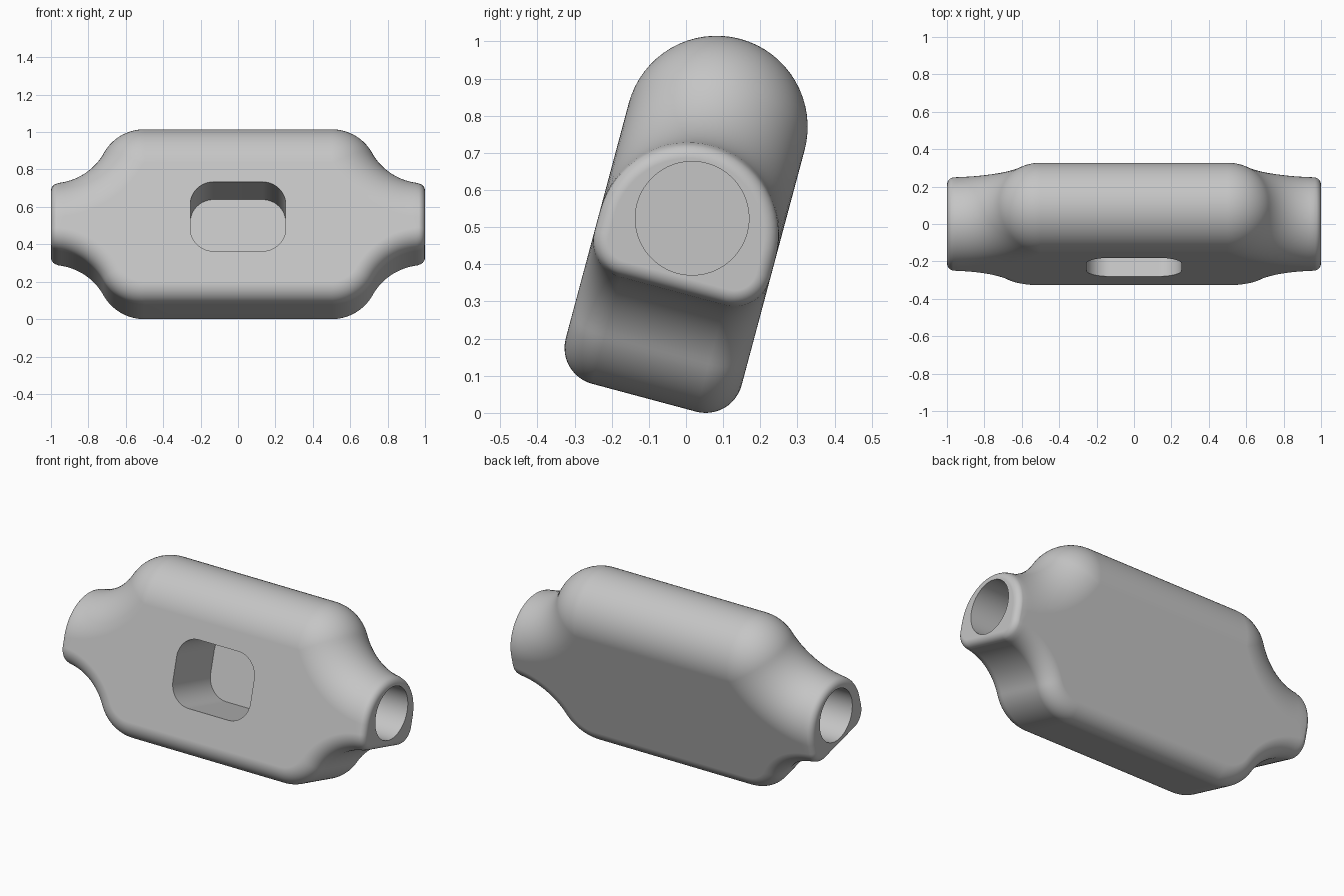
import bpy, bmesh
from math import sin, cos, pi, radians, sqrt, asin
from mathutils import Matrix

if "Cube" in bpy.data.objects:
    bpy.data.objects.remove(bpy.data.objects["Cube"])

HALF_DEPTH = 0.245     # half thickness, also the full round along the top
LOW_ROUND = 0.10       # edge round along the bottom
END_ROUND = 0.04       # edge round on the two end faces
HALF_HEIGHT, NECK = 0.5, 0.2
R1 = 0.25              # convex shoulder radius
R2 = (0.25 + (R1 - 0.3) ** 2 - R1 ** 2) / (2 * R1 + 2 * (0.3 - R1))  # concave neck radius

grey = bpy.data.materials.new("plain_grey")
grey.use_nodes = True
colour = (0.56, 0.56, 0.56, 1)
grey.diffuse_color = colour
grey.node_tree.nodes["Principled BSDF"].inputs["Base Color"].default_value = colour


def make_object(name, bm):
    bmesh.ops.recalc_face_normals(bm, faces=bm.faces)
    mesh = bpy.data.meshes.new(name)
    bm.to_mesh(mesh)
    bm.free()
    mesh.materials.append(grey)
    obj = bpy.data.objects.new(name, mesh)
    bpy.context.collection.objects.link(obj)
    return obj


def outline():
    """Right half of the upper outline: x, height, normal and end inset."""
    pts = [(0.5 * i / 4, HALF_HEIGHT, 0.0, 1.0, 0.0) for i in range(1, 4)]
    turn = asin(0.5 / (R1 + R2))
    n = 18
    for i in range(n + 1):
        a = turn * i / n
        pts.append((0.5 + R1 * sin(a), HALF_HEIGHT - R1 + R1 * cos(a), sin(a), cos(a), 0.0))
    last = asin(END_ROUND / R2)
    for i in range(1, n + 1):
        a = turn + (last - turn) * i / n
        pts.append((1 - R2 * sin(a), NECK + R2 - R2 * cos(a), sin(a), cos(a), 0.0))
    for i in range(1, 9):
        a = pi / 2 * i / 8
        pts.append((1 - END_ROUND + END_ROUND * sin(a), NECK, 0.0, 1.0, END_ROUND * (1 - cos(a))))
    return pts


def section():
    """Ring around the body: side, depth, inset and surface normal."""
    ring = []
    for i in range(33):
        a = -pi / 2 + pi * i / 32
        ring.append((1, HALF_DEPTH * sin(a), HALF_DEPTH * (1 - cos(a)), sin(a), cos(a)))
    flat = HALF_DEPTH - LOW_ROUND
    for side in (1, -1):
        for i in range(13):
            a = pi / 2 * (i / 12 if side < 0 else 1 - i / 12)
            ring.append((-1, side * (flat + LOW_ROUND * sin(a)), LOW_ROUND * (1 - cos(a)),
                         side * sin(a), cos(a)))
    return ring


# Body: the outline swept round the section, with flat front, back and ends
half = outline()
stations = [(-x, v, -nx, nv, e) for x, v, nx, nv, e in reversed(half)]
stations += [(0.0, HALF_HEIGHT, 0.0, 1.0, 0.0)] + half
ring = section()
bm = bmesh.new()
grid = []
for x, v, nx, nv, e in stations:
    grid.append([bm.verts.new((x - nx * d, u - su * e, side * (v - nv * d - sv * e)))
                 for side, u, d, su, sv in ring])
count = len(ring)
last_top = 32
for a, b in zip(grid, grid[1:]):
    for j in range(count):
        k = (j + 1) % count
        if j not in (last_top, count - 1):
            bm.faces.new((a[j], a[k], b[k], b[j]))
# Flat back and front, with the rounded end strips kept separate
for j in (last_top, count - 1):
    k = (j + 1) % count
    for i in list(range(8)) + list(range(len(grid) - 9, len(grid) - 1)):
        bm.faces.new((grid[i][j], grid[i][k], grid[i + 1][k], grid[i + 1][j]))
    middle = grid[8:-8]
    bm.faces.new([g[j] for g in middle] + [g[k] for g in reversed(middle)])
bm.faces.new(grid[0])
bm.faces.new(grid[-1])
body = make_object("body", bm)

# Cutter for the front pocket: a rounded rectangle pushed into the body
cutters = []
bm = bmesh.new()
loop = []
for cx, cz, start in ((1, 1, 0), (-1, 1, 1), (-1, -1, 2), (1, -1, 3)):
    for i in range(13):
        a = pi / 2 * (start + i / 12)
        loop.append(bm.verts.new((cx * 0.13 + 0.125 * cos(a), -0.5,
                                  -0.04 + cz * 0.067 + 0.125 * sin(a))))
face = bm.faces.new(loop)
far = bmesh.ops.extrude_face_region(bm, geom=[face])["geom"]
bmesh.ops.translate(bm, vec=(0, 0.5 - HALF_DEPTH + 0.367, 0),
                    verts=[g for g in far if isinstance(g, bmesh.types.BMVert)])
cutters.append(make_object("pocket_cutter", bm))

# Cutters for the round socket in each end
for side in (1, -1):
    bm = bmesh.new()
    bmesh.ops.create_cone(bm, cap_ends=True, segments=64, radius1=0.153, radius2=0.153, depth=0.6,
                          matrix=Matrix.Translation((side * 0.8, 0, 0)) @ Matrix.Rotation(pi / 2, 4, 'Y'))
    cutters.append(make_object("socket_cutter", bm))

bpy.context.view_layer.objects.active = body
body.select_set(True)
for cutter in cutters:
    cutter.select_set(False)
    cutter.hide_render = True
    mod = body.modifiers.new("cut", 'BOOLEAN')
    mod.operation = 'DIFFERENCE'
    mod.solver = 'EXACT'
    mod.object = cutter
    bpy.ops.object.modifier_apply(modifier=mod.name)
    bpy.data.objects.remove(cutter)

# Lean the whole body back and stand it on the ground
body.data.transform(Matrix.Translation((0, 0.0165, 0.525)) @ Matrix.Rotation(radians(-15), 4, 'X'))
low = min(v.co.z for v in body.data.vertices)
body.data.transform(Matrix.Translation((0, 0, -low)))
bpy.ops.object.shade_smooth_by_angle(angle=radians(30))
weighted = body.modifiers.new("even_shading", 'WEIGHTED_NORMAL')
weighted.keep_sharp = True
